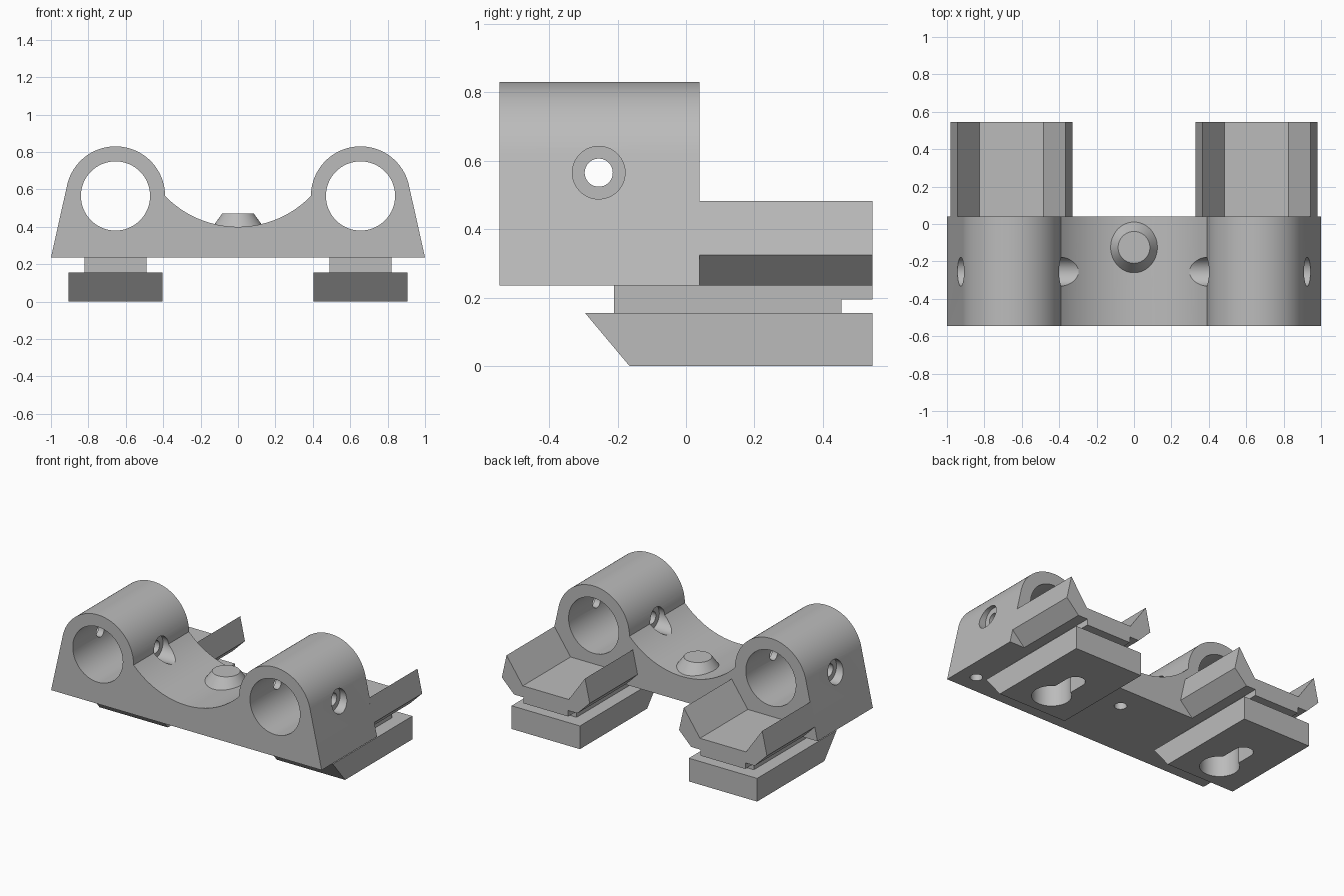
import bpy, bmesh, math
from mathutils import Matrix, Vector

cube = bpy.data.objects.get("Cube")
if cube:
    bpy.data.objects.remove(cube, do_unlink=True)

grey = bpy.data.materials.new("plain grey")
grey.use_nodes = True
grey.diffuse_color = (0.5, 0.5, 0.5, 1)
grey.node_tree.nodes["Principled BSDF"].inputs["Base Color"].default_value = (0.5, 0.5, 0.5, 1)

TUBE_X, TUBE_Z = 0.655, 0.565      # tube axis
SCREW_Y = -0.255                   # clamp screw position along the tube


def finish(name, bm):
    bmesh.ops.recalc_face_normals(bm, faces=bm.faces)
    mesh = bpy.data.meshes.new(name)
    bm.to_mesh(mesh)
    bm.free()
    mesh.materials.append(grey)
    ob = bpy.data.objects.new(name, mesh)
    bpy.context.collection.objects.link(ob)
    return ob


def prism(name, points, axis, start, end):
    """Extrude a closed profile along x (yz points), y (xz points) or z (xy points)."""
    place = {"x": lambda a, b: (start, a, b),
             "y": lambda a, b: (a, start, b),
             "z": lambda a, b: (a, b, start)}[axis]
    bm = bmesh.new()
    face = bm.faces.new([bm.verts.new(place(a, b)) for a, b in points])
    ext = bmesh.ops.extrude_face_region(bm, geom=[face])
    move = Vector([end - start if axis == k else 0 for k in "xyz"])
    bmesh.ops.translate(bm, vec=move, verts=[v for v in ext["geom"] if isinstance(v, bmesh.types.BMVert)])
    return finish(name, bm)


def arc(cx, cy, r, a0, a1, n):
    return [(cx + r * math.cos(math.radians(a0 + (a1 - a0) * i / n)),
             cy + r * math.sin(math.radians(a0 + (a1 - a0) * i / n))) for i in range(n + 1)]


def rod(axis, a, b, r, start, end):
    return prism("cutter", arc(a, b, r, 0, 354.375, 63), axis, start, end)


def combine(ob, other, operation):
    mod = ob.modifiers.new(operation, "BOOLEAN")
    mod.operation, mod.object, mod.solver = operation, other, "EXACT"
    bpy.context.view_layer.update()
    with bpy.context.temp_override(object=ob, active_object=ob, selected_objects=[ob]):
        bpy.ops.object.modifier_apply(modifier=mod.name)
    bpy.data.objects.remove(other, do_unlink=True)


def smooth(ob):
    bpy.ops.object.select_all(action="DESELECT")
    bpy.context.view_layer.objects.active = ob
    ob.select_set(True)
    bpy.ops.object.shade_smooth_by_angle(angle=math.radians(25))


# Body: dished bridge between two tube clamps
dish_r = 0.543
dish_end = math.degrees(math.asin(0.39 / dish_r))
half = arc(0, 0.4 + dish_r, dish_r, 270, 270 + dish_end, 24)[:-1]
half += arc(TUBE_X, TUBE_Z, 0.265, 180, 12.6, 48) + [(1, 0.235)]
outline = half + [(-x, z) for x, z in reversed(half[1:])]
body = prism("clamp_body", outline, "y", -0.545, 0.04)

# Tube bores, screw seats and blind pin holes
for s in (-1, 1):
    combine(body, rod("y", s * TUBE_X, TUBE_Z, 0.185, -0.7, 0.2), "DIFFERENCE")
    combine(body, rod("x", SCREW_Y, TUBE_Z, 0.077, s * 0.88, s * 1.1), "DIFFERENCE")
    combine(body, rod("z", s * 0.88, -0.417, 0.038, 0.1, 0.36), "DIFFERENCE")
combine(body, rod("x", SCREW_Y, TUBE_Z, 0.077, -0.43, 0.43), "DIFFERENCE")
combine(body, rod("x", SCREW_Y, TUBE_Z, 0.041, -1.2, 1.2), "DIFFERENCE")

# Tapered boss in the dish, with a blind hole from below
bm = bmesh.new()
bmesh.ops.create_cone(bm, cap_ends=True, segments=64, radius1=0.15, radius2=0.085, depth=0.09,
                      matrix=Matrix.Translation((0, -0.125, 0.425)))
combine(body, finish("boss", bm), "UNION")
combine(body, rod("z", 0, -0.125, 0.038, 0.1, 0.38), "DIFFERENCE")
smooth(body)

# Feet: bevelled slab, neck, cradle tray and keyhole socket
for s, side in ((1, "left"), (-1, "right")):
    cx = s * TUBE_X
    foot = prism(side + "_foot", [(-0.165, 0), (0.545, 0), (0.545, 0.155), (-0.295, 0.155)],
                 "x", cx - 0.2525, cx + 0.2525)
    neck = prism("neck", [(-0.21, 0.1), (0.455, 0.1), (0.455, 0.195), (0.545, 0.195),
                          (0.545, 0.25), (-0.21, 0.25)], "x", cx - 0.165, cx + 0.165)
    combine(foot, neck, "UNION")
    wing = [(0.235, 0.235), (0.325, 0.325), (0.29, 0.482), (0.17, 0.31)]
    tray = [(cx + x, z) for x, z in wing] + [(cx - x, z) for x, z in reversed(wing)]
    combine(foot, prism("tray", tray, "y", 0.03, 0.545), "UNION")
    combine(foot, rod("z", cx, 0.015, 0.12, -0.1, 0.2), "DIFFERENCE")
    slot = arc(cx, 0.235, 0.06, 0, 180, 24) + [(cx - 0.06, 0.015), (cx + 0.06, 0.015)]
    combine(foot, prism("slot", slot, "z", -0.1, 0.2), "DIFFERENCE")
    smooth(foot)
